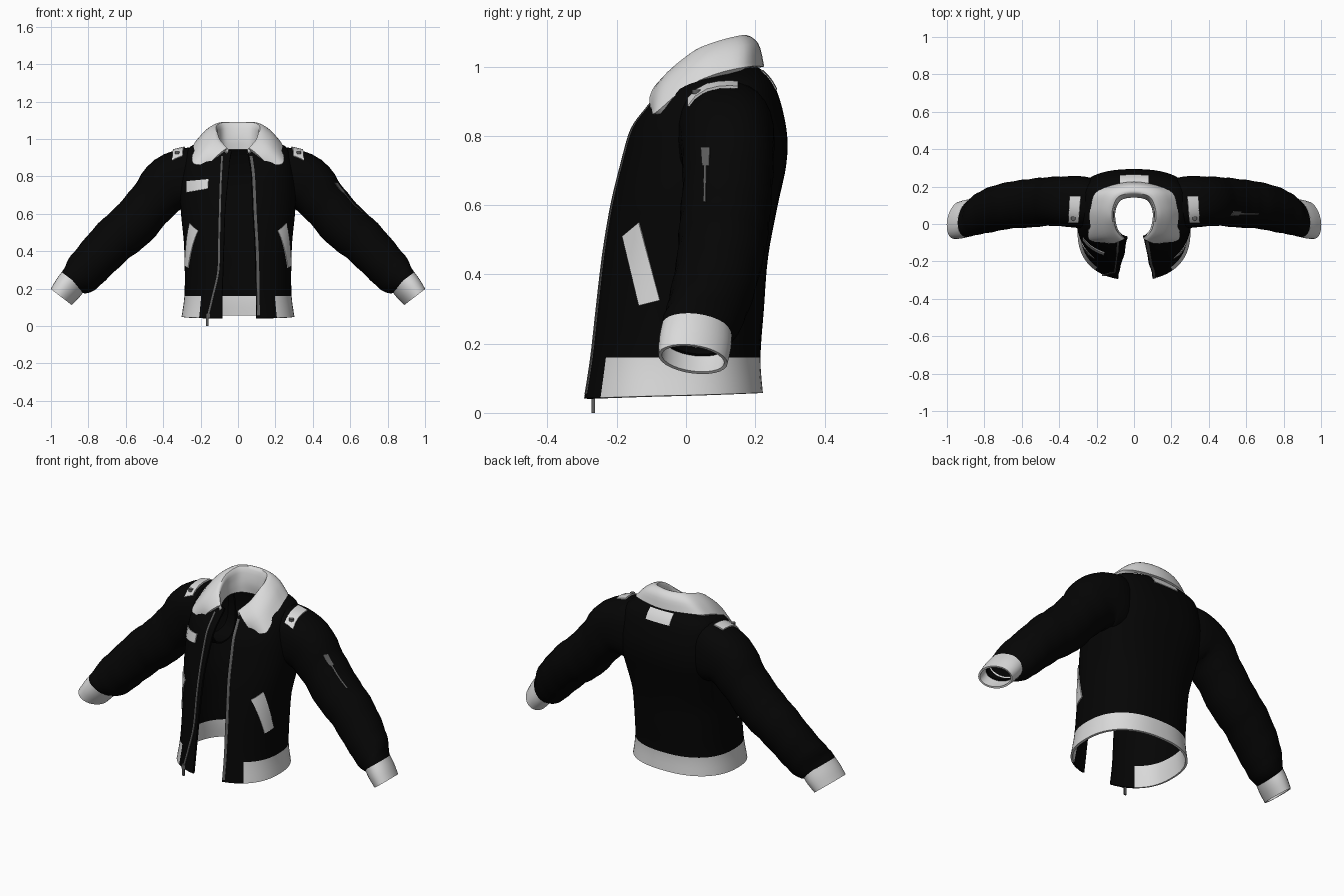
import bpy, bmesh, math
from mathutils import Vector
from mathutils.bvhtree import BVHTree

if "Cube" in bpy.data.objects:
    bpy.data.objects.remove(bpy.data.objects["Cube"])


def material(name, v):
    m = bpy.data.materials.new(name)
    m.diffuse_color = (v, v, v, 1)
    m.use_nodes = True
    m.node_tree.nodes["Principled BSDF"].inputs["Base Color"].default_value = m.diffuse_color
    return m


BLACK = material("black_cloth", 0.0015)
LIGHT = material("light_trim", 0.70)
GREY = material("zip_grey", 0.11)


def smooth(rows, n):
    """Catmull-Rom through rows of numbers, n steps per span."""
    out = []
    for i in range(len(rows) - 1):
        p0, p1 = rows[max(i - 1, 0)], rows[i]
        p2, p3 = rows[i + 1], rows[min(i + 2, len(rows) - 1)]
        for k in range(n):
            t = k / n
            out.append([0.5 * (2 * b + (c - a) * t + (2 * a - 5 * b + 4 * c - d) * t * t
                               + (3 * b - a - 3 * c + d) * t ** 3)
                        for a, b, c, d in zip(p0, p1, p2, p3)])
    return out + [list(rows[-1])]


def grid(name, rows, mats, thick, closed=False, rule=None):
    """Skin rows of points, thicken inwards, smooth; returns the bare surface."""
    nc = len(rows[0])
    verts = [Vector(p) for r in rows for p in r]
    faces = [(r * nc + c, r * nc + (c + 1) % nc, (r + 1) * nc + (c + 1) % nc, (r + 1) * nc + c)
             for r in range(len(rows) - 1) for c in range(nc if closed else nc - 1)]
    me = bpy.data.meshes.new(name)
    me.from_pydata(verts, [], faces)
    for m in mats:
        me.materials.append(m)
    if rule:
        for p in me.polygons:
            p.material_index = rule(p.center)
    ob = bpy.data.objects.new(name, me)
    bpy.context.collection.objects.link(ob)
    bpy.ops.object.select_all(action='DESELECT')
    ob.select_set(True)
    bpy.context.view_layer.objects.active = ob
    mod = ob.modifiers.new("thickness", 'SOLIDIFY')
    mod.thickness, mod.offset = thick, -1
    bpy.ops.object.modifier_apply(modifier=mod.name)
    bpy.ops.object.shade_smooth_by_angle(angle=math.radians(45))
    return verts, faces


# Torso: open rings, each (z front, z back, z side lift, half width, y front, y back, left edge, right edge)
E = 0.85
LEVELS = [
    (.042, .058, 0, .302, -.300, .222, .085, .100),
    (.160, .160, 0, .287, -.282, .215, .085, .100),
    (.300, .300, 0, .285, -.266, .225, .080, .095),
    (.450, .450, 0, .290, -.247, .237, .075, .090),
    (.600, .600, 0, .305, -.220, .265, .070, .080),
    (.720, .720, 0, .310, -.190, .290, .060, .075),
    (.820, .820, .01, .300, -.160, .290, .050, .070),
    (.880, .935, .035, .270, -.115, .260, .045, .060),
    (.910, .995, .022, .200, -.092, .213, .040, .055),
    (.935, 1.01, .015, .115, -.080, .160, .035, .050)]


def spow(v, e=E):
    return math.copysign(abs(v) ** e, v)


def clamp(v):
    return max(0, min(1, v))


def torso_ring(L):
    zf, zb, lift, hw, yf, yb, el, er = L
    start = math.asin((er / hw) ** (1 / E))
    stop = math.asin((el / hw) ** (1 / E))
    split, n = 0.70, 48
    angles = [start + (split - start) * i / 5 for i in range(5)]
    angles += [split + (2 * math.pi - 2 * split) * i / n for i in range(n)]
    angles += [2 * math.pi - split + (split - stop) * i / 5 for i in range(6)]
    # the back is squarer across the shoulder blades
    back = E - .28 * clamp((zb - .45) / .25) * clamp((1.0 - zb) / .06)
    pts = []
    for a in angles:
        t = (1 - math.cos(a)) / 2
        e = E if math.cos(a) > 0 else back
        pts.append((hw * spow(math.sin(a)), (yf + yb) / 2 - (yb - yf) / 2 * spow(math.cos(a), e),
                    zf + (zb - zf) * t + lift * math.sin(a) ** 2))
    return pts


def hem_rule(c):
    return 1 if c.z < .159 and not (c.y < 0 and abs(c.x) < .201) else 0


tv, tf = grid("torso", [torso_ring(L) for L in smooth(LEVELS, 4)], [BLACK, LIGHT], .012, rule=hem_rule)
TORSO = BVHTree.FromPolygons(tv, tf)

# Sleeves and cuffs: sections (x, y, z, half width, half depth)
SLEEVE = [(.17, .105, .80, .160, .12), (.26, .115, .79, .163, .138), (.365, .12, .76, .152, .135),
          (.46, .12, .66, .130, .13), (.565, .11, .54, .130, .130), (.665, .10, .455, .124, .125),
          (.77, .075, .345, .115, .12), (.84, .05, .27, .106, .11), (.885, .03, .235, .076, .10),
          (.912, .026, .198, .060, .086)]
CUFF = [(.880, .031, .241, .076, .101), (.91, .026, .201, .075, .104), (.945, .02, .155, .068, .10)]


def tube(sections, side, n=28, folds=0.0):
    rows = []
    for i, (x, y, z, hw, hd) in enumerate(sections):
        a, b = sections[max(i - 1, 0)], sections[min(i + 1, len(sections) - 1)]
        d = Vector((b[0] - a[0], 0, b[2] - a[2])).normalized()
        nx, nz = -d.z, d.x
        e = .78 + .22 * clamp((x - .28) / .2)          # squarer at the shoulder
        tilt = .2 * clamp((x - .75) / .13)             # wrist turned back-down
        ring = []
        for k in range(n):
            t = 2 * math.pi * k / n
            w = 1 + folds * math.sin(i * 1.9 + 2 * math.cos(t)) * (8 < i < len(sections) - 6)
            dy = -side * spow(math.sin(t), e) * hd * w
            c = spow(math.cos(t), e) * hw * w - tilt * dy
            ring.append((side * (x + nx * c), y + dy, z + nz * c))
        rows.append(ring)
    return rows


allv, allf = list(tv), list(tf)
for side, word in ((1, "right"), (-1, "left")):
    v, f = grid(word + "_sleeve", tube(smooth(SLEEVE, 4), side, folds=.014), [BLACK], .008, closed=True)
    allf += [tuple(i + len(allv) for i in q) for q in f]
    allv += v
    grid(word + "_cuff", tube(smooth(CUFF, 3), side), [LIGHT], .010, closed=True)
SHELL = BVHTree.FromPolygons(allv, allf)

# Collar: half the sections from front to back, each inner hem, stand, fold, leaf, leaf edge
HALF = [
    [(.050, -.070, .915), (.050, -.075, .93), (.060, -.085, .950), (.110, -.105, .912), (.155, -.100, .865)],
    [(.085, -.030, .925), (.092, -.030, .96), (.102, -.035, 1.00), (.170, -.068, .955), (.240, -.084, .870)],
    [(.100, .030, .940), (.105, .030, .99), (.117, .030, 1.050), (.185, .018, 1.012), (.238, .000, .940)],
    [(.095, .085, .945), (.100, .085, 1.0), (.112, .092, 1.073), (.172, .100, 1.048), (.232, .090, .980)],
    [(.065, .130, .945), (.070, .130, 1.01), (.080, .148, 1.088), (.132, .178, 1.063), (.190, .180, 1.0)],
    [(0, .145, .945), (0, .142, 1.01), (0, .165, 1.088), (0, .208, 1.068), (0, .226, 1.000)]]
sections = HALF + [[(-x, y, z) for x, y, z in s] for s in HALF[-2::-1]]
flat = smooth([[v for p in s for v in p] for s in sections], 5)
grid("collar", [smooth([r[i:i + 3] for i in range(0, 15, 3)], 4) for r in flat], [LIGHT], .016)


def patch(name, left, right, ray, mat, tree=TORSO, lift=.006, rows=5, cols=5):
    """Plate between two edge lines, dropped onto the cloth along a ray."""
    ray = Vector(ray)
    a, b = smooth(left, rows), smooth(right, rows)
    pts = []
    for p, q in zip(a, b):
        line = []
        for k in range(cols + 1):
            o = Vector(p).lerp(Vector(q), k / cols)
            hit = tree.ray_cast(o - ray * 2, ray)[0] or tree.find_nearest(o)[0]
            line.append(hit - ray * lift)
        pts.append(line)
    u, v = pts[0][1] - pts[0][0], pts[1][0] - pts[0][0]
    if u.cross(v).dot(ray) > 0:
        pts = [line[::-1] for line in pts]
    grid(name, pts, [mat], .008)


FRONT, BACK, DOWN = (0, 1, 0), (0, -1, 0), (0, 0, -1)


def front_strip(name, path, w):
    patch(name, [(x, -.2, z) for x, z in path], [(x + w, -.2, z) for x, z in path], FRONT, GREY,
          rows=8, cols=1, lift=.004)


# Front zips and hanging pull
front_strip("left_zip", [(-.165, .055), (-.140, .16), (-.110, .30), (-.105, .5), (-.098, .75), (-.09, .91)], .010)
front_strip("right_zip", [(.102, .055), (.100, .2), (.096, .4), (.085, .6), (.076, .8), (.062, .91)], .015)


def solid(name, size, loc, mat, round_sides=0):
    bm = bmesh.new()
    if round_sides:
        bmesh.ops.create_cone(bm, cap_ends=True, segments=round_sides, radius1=.5, radius2=.5, depth=1)
    else:
        bmesh.ops.create_cube(bm, size=1)
    bmesh.ops.scale(bm, vec=size, verts=bm.verts)
    bmesh.ops.translate(bm, vec=loc, verts=bm.verts)
    me = bpy.data.meshes.new(name)
    bm.to_mesh(me)
    bm.free()
    me.materials.append(mat)
    bpy.context.collection.objects.link(bpy.data.objects.new(name, me))


solid("zip_pull", (.014, .010, .045), (-.165, -.268, .0225), GREY)
solid("zip_slider", (.022, .014, .025), (-.160, -.271, .055), GREY)

# Side pocket welts, shoulder straps and buttons
for s, word in ((1, "right"), (-1, "left")):
    patch(word + "_pocket", [(s * .3, -.185, .51), (s * .3, -.137, .31)],
          [(s * .3, -.137, .55), (s * .3, -.076, .325)], (-s, 0, 0), LIGHT)
    patch(word + "_shoulder_strap", [(s * .298, .005, .9), (s * .285, .15, .9)],
          [(s * .352, .005, .9), (s * .345, .15, .9)], DOWN, LIGHT, SHELL, lift=.010)
    top = SHELL.ray_cast(Vector((s * .325, .03, 2)), Vector(DOWN))[0]
    solid(word + "_strap_button", (.026, .026, .014), top + Vector((0, 0, .010)), GREY, 12)

# Chest patch and back neck tab
patch("chest_patch", [(-.275, 0, .715), (-.275, 0, .775)], [(-.162, 0, .735), (-.158, 0, .786)], FRONT, LIGHT)
patch("back_neck_tab", [(-.075, .2, .935), (-.075, .2, .99)], [(.078, .2, .935), (.078, .2, .99)], BACK, LIGHT,
      lift=.004)

# Sleeve pocket zip on the right sleeve
SIDE = (-1, 0, 0)
patch("sleeve_zip_tab", [(.5, .046, .715), (.5, .042, .768)], [(.5, .066, .715), (.5, .068, .768)], SIDE, GREY, SHELL)
patch("sleeve_zip", [(.5, .050, .61), (.5, .052, .715)], [(.5, .056, .61), (.5, .058, .715)], SIDE, GREY, SHELL,
      lift=.004, cols=1)
